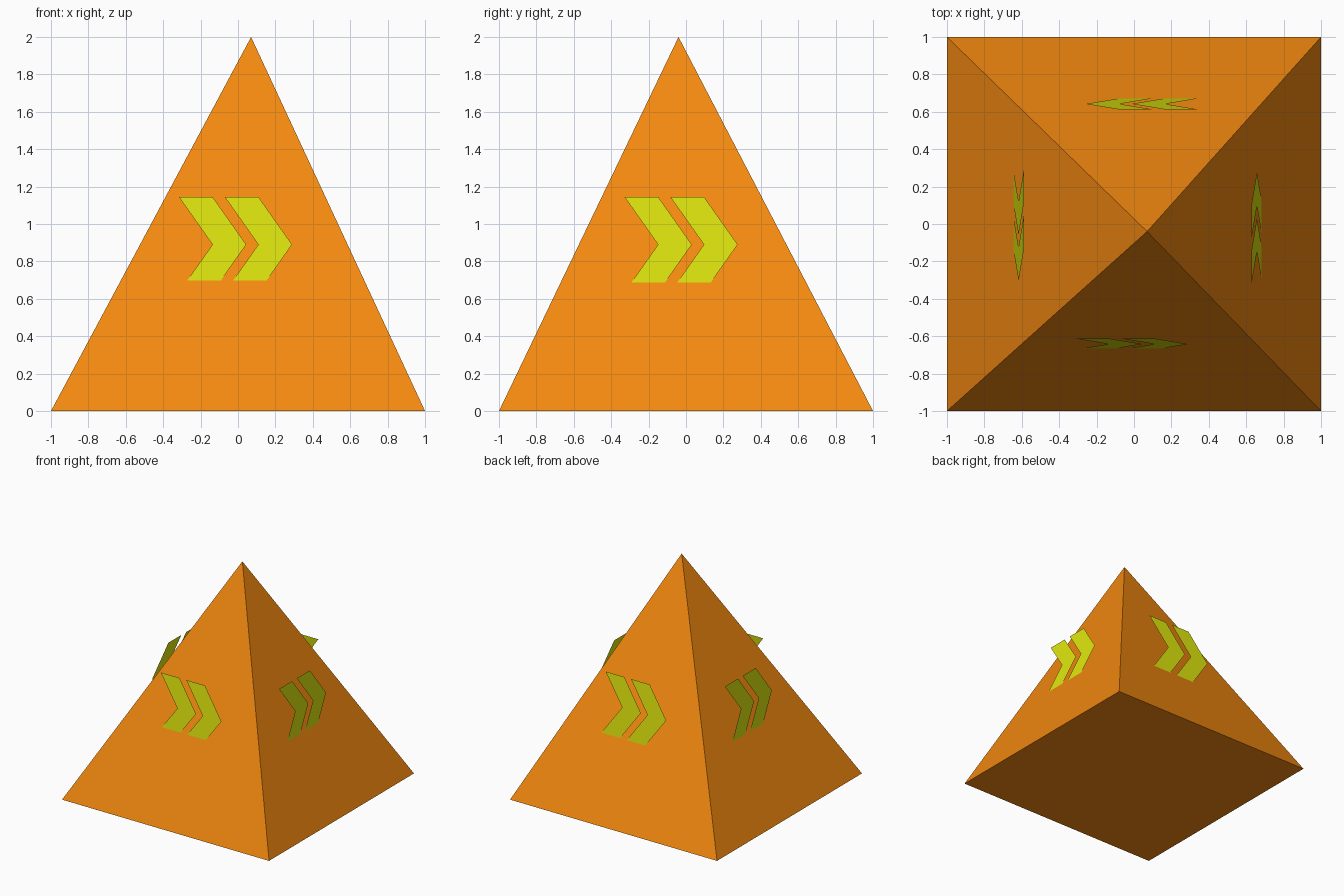
import bpy
from math import pi
from mathutils import Matrix

if "Cube" in bpy.data.objects:
    bpy.data.objects.remove(bpy.data.objects["Cube"])


def material(name, color):
    m = bpy.data.materials.new(name)
    m.diffuse_color = (*color, 1)
    m.use_nodes = True
    m.node_tree.nodes["Principled BSDF"].inputs["Base Color"].default_value = m.diffuse_color
    return m


def add_mesh(name, verts, faces, mat):
    mesh = bpy.data.meshes.new(name)
    mesh.from_pydata(verts, [], faces)
    mesh.materials.append(mat)
    obj = bpy.data.objects.new(name, mesh)
    bpy.context.collection.objects.link(obj)
    return obj


orange = material("orange", (0.90, 0.25, 0.005))
yellow = material("yellow", (0.74, 0.80, 0.004))

# Pyramid with a slightly off-centre apex
base = [(-1, -1, 0), (1, -1, 0), (1, 1, 0), (-1, 1, 0)]
sides = [(i, (i + 1) % 4, 4) for i in range(4)]
add_mesh("pyramid", base + [(0.07, -0.04, 2)], [(3, 2, 1, 0)] + sides, orange)

# Chevron pairs: leaning flat sheets, lower tails sunk into the pyramid
ARM, HALF, MID_Z, LEAN, STEP = 0.18, 0.255, 0.89, 0.03, 0.245


def chevron_pair(name, angle, center, distance):
    verts, faces = [], []
    for k in range(2):
        s = -0.302 + k * STEP
        outline = [(s, 1), (s + ARM, 0), (s, -1),
                   (s + ARM, -1), (s + 2 * ARM, 0), (s + ARM, 1)]
        n = len(verts)
        verts += [(u + center, -distance + LEAN * t, MID_Z + HALF * t)
                  for u, t in outline]
        faces += [(n, n + 1, n + 4, n + 5), (n + 1, n + 2, n + 3, n + 4)]
    obj = add_mesh(name, verts, faces, yellow)
    obj.data.transform(Matrix.Rotation(angle, 4, 'Z'))


# name, centre along the travel direction, distance from the axis
pairs = [("front_chevrons", -0.014, 0.642), ("right_chevrons", -0.027, 0.657),
         ("back_chevrons", -0.045, 0.642), ("left_chevrons", 0.0, 0.617)]
for i, (name, center, distance) in enumerate(pairs):
    chevron_pair(name, i * pi / 2, center, distance)
